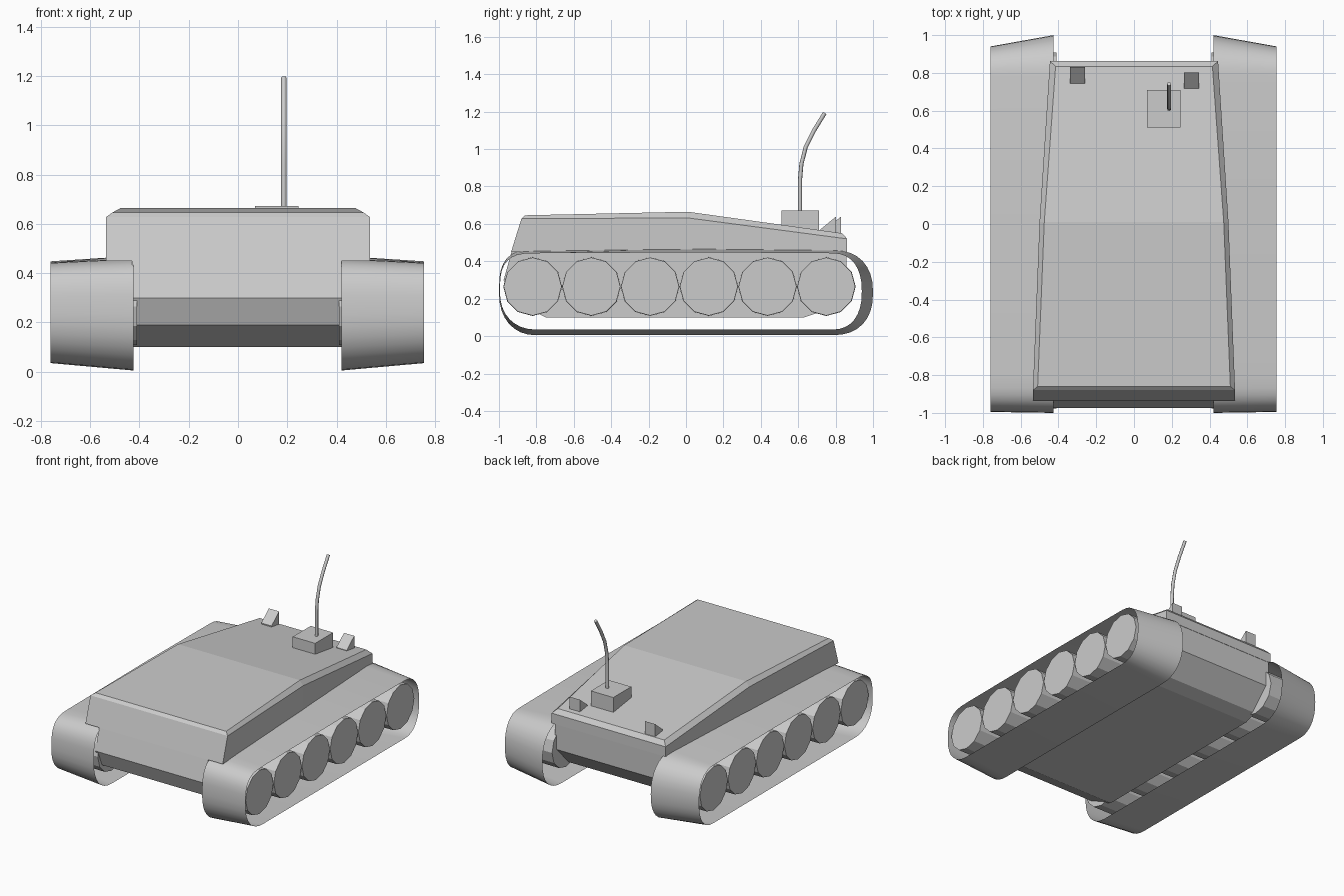
import bpy, bmesh, math

if "Cube" in bpy.data.objects:
    bpy.data.objects.remove(bpy.data.objects["Cube"])


def make(name, verts, faces, smooth=None):
    me = bpy.data.meshes.new(name)
    me.from_pydata(verts, [], faces)
    bm = bmesh.new()
    bm.from_mesh(me)
    bmesh.ops.recalc_face_normals(bm, faces=bm.faces)
    bm.to_mesh(me)
    bm.free()
    ob = bpy.data.objects.new(name, me)
    bpy.context.collection.objects.link(ob)
    if smooth:
        bpy.ops.object.select_all(action='DESELECT')
        ob.select_set(True)
        bpy.context.view_layer.objects.active = ob
        bpy.ops.object.shade_smooth_by_angle(angle=math.radians(smooth))
    return ob


def bridge(loops, caps=True):
    """Faces joining consecutive closed loops of equal length."""
    n = len(loops[0])
    verts = [v for lp in loops for v in lp]
    faces = []
    for r in range(len(loops) - 1):
        for i in range(n):
            j = (i + 1) % n
            faces.append((r * n + i, r * n + j, (r + 1) * n + j, (r + 1) * n + i))
    if caps:
        faces += [tuple(range(n)), tuple(range((len(loops) - 1) * n, len(loops) * n))]
    return verts, faces


# Lower hull: side profile extruded across the width
profile = [(-0.93, 0.46), (-0.975, 0.30), (-0.93, 0.19), (-0.75, 0.10),
           (0.63, 0.10), (0.72, 0.13), (0.855, 0.27), (0.86, 0.46)]
make("lower_hull", *bridge([[(x, y, z) for y, z in profile] for x in (-0.43, 0.42)]))

# Upper hull: three rings (base, shoulder, deck), each with a mid break line
def ring(front, mid, back):
    (fx, fy, fz), (mx, my, mz), (bx, by, bz) = front, mid, back
    return [(-fx, fy, fz), (fx, fy, fz), (mx, my, mz),
            (bx, by, bz), (-bx, by, bz), (-mx, my, mz)]


base = ring((0.535, -0.935, 0.45), (0.50, 0.01, 0.45), (0.445, 0.862, 0.45))
shoulder = ring((0.535, -0.88, 0.628), (0.50, 0.01, 0.632), (0.445, 0.862, 0.52))
deck = ring((0.51, -0.86, 0.646), (0.475, 0.01, 0.665), (0.415, 0.835, 0.55))
v, f = bridge([base, shoulder, deck], caps=False)
f += [(0, 1, 2, 5), (5, 2, 3, 4), (12, 13, 14, 17), (17, 14, 15, 16)]
make("upper_hull", v, f)


# Tracks: thin closed bands that taper towards the outside
def track_loop(x, front_r, back_r, zlo, zhi, rise):
    mid, half = (zlo + zhi) / 2, (zhi - zlo) / 2
    pts, n = [], 8
    quads = [(0.78, back_r, 0.85), (-0.80, front_r, 0.65),
             (-0.80, front_r, 0.9), (0.78, back_r, 0.85)]
    for q, (cy, r, e) in enumerate(quads):
        for i in range(n + 1):
            if i == 0 and q in (1, 3):
                pass
            elif i == 0 and q == 2:
                continue
            a = math.pi / 2 * (q + i / n)
            c, s = math.cos(a), math.sin(a)
            if q == 3 and i == n:
                continue
            y = cy + r * math.copysign(abs(c) ** e, c)
            z = mid + half * math.copysign(abs(s) ** e, s)
            pts.append((x, y, z))
        if q == 0:
            pts.append((x, 0.1, zhi + rise))
    return pts


for side, sx in (("right", 1), ("left", -1)):
    off = 0.0 if sx > 0 else -0.005
    inner = track_loop(sx * 0.42 + off, 0.20, 0.22, 0.005, 0.46, 0.01)
    outer = track_loop(sx * 0.755 + off, 0.195, 0.16, 0.035, 0.443, 0.005)
    make(side + "_track", *bridge([inner, outer], caps=False), smooth=35)

    # Road wheels
    for k in range(6):
        cy = -0.82 + 0.314 * k
        rings = [[(sx * x, cy + r * math.cos(a), 0.265 + r * math.sin(a))
                  for a in [math.tau * i / 12 for i in range(12)]]
                 for x, r in ((0.41, 0.157), (0.742, 0.155))]
        make(f"{side}_wheel_{k + 1}", *bridge(rings))

# Antenna mount
rect = [(0.07, 0.51), (0.245, 0.51), (0.245, 0.71), (0.07, 0.71)]
make("antenna_mount", *bridge([[(x, y, z) for x, y in rect] for z in (0.55, 0.672)]))

# Bent antenna
path = [(0.61, 0.62), (0.61, 0.84), (0.617, 0.92), (0.64, 1.01), (0.685, 1.10), (0.742, 1.193)]
rings = []
for i, (y, z) in enumerate(path):
    (y0, z0), (y1, z1) = path[max(i - 1, 0)], path[min(i + 1, len(path) - 1)]
    t = math.atan2(y1 - y0, z1 - z0)
    rings.append([(0.186 + 0.011 * math.cos(a), y + 0.011 * math.sin(a) * math.cos(t),
                   z - 0.011 * math.sin(a) * math.sin(t))
                  for a in [math.tau * j / 8 for j in range(8)]])
make("antenna", *bridge(rings), smooth=50)

# Rear lamp wedges
for name, x, y in (("left_lamp", -0.30, 0.745), ("right_lamp", 0.305, 0.718)):
    tri = [(y, 0.57), (y + 0.085, 0.64), (y + 0.085, 0.53), (y, 0.55)]
    make(name, *bridge([[(px, py, pz) for py, pz in tri] for px in (x - 0.04, x + 0.04)]))
